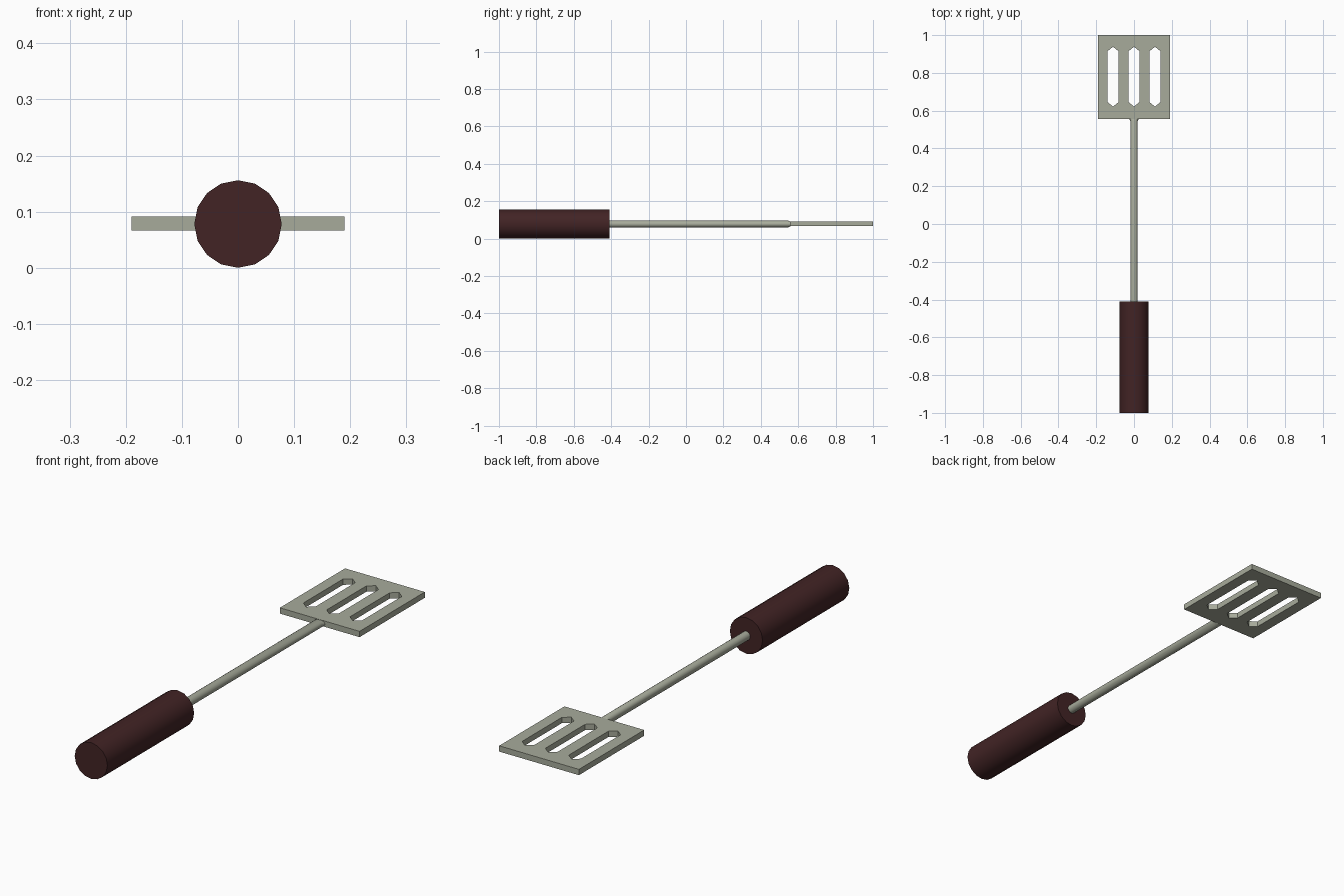
import bpy, bmesh, math

if "Cube" in bpy.data.objects:
    bpy.data.objects.remove(bpy.data.objects["Cube"])

ZC = 0.078  # height of the tool's centre line


def material(name, rgb):
    m = bpy.data.materials.new(name)
    m.diffuse_color = (*rgb, 1)
    m.use_nodes = True
    m.node_tree.nodes["Principled BSDF"].inputs["Base Color"].default_value = m.diffuse_color
    return m


def finish(name, bm, mat, smooth):
    bmesh.ops.recalc_face_normals(bm, faces=bm.faces)
    mesh = bpy.data.meshes.new(name)
    bm.to_mesh(mesh)
    bm.free()
    mesh.materials.append(mat)
    ob = bpy.data.objects.new(name, mesh)
    bpy.context.collection.objects.link(ob)
    if smooth:
        bpy.ops.object.select_all(action='DESELECT')
        ob.select_set(True)
        bpy.context.view_layer.objects.active = ob
        bpy.ops.object.shade_smooth_by_angle(angle=math.radians(32))
    return ob


def loft_y(name, rings, sides, mat):
    """Capped tube along y from rings of (y, x radius, z radius)."""
    bm = bmesh.new()
    loops = []
    for y, rx, rz in rings:
        loops.append([bm.verts.new((rx * math.cos(a), y, ZC + rz * math.sin(a)))
                      for a in (2 * math.pi * i / sides for i in range(sides))])
    for a, b in zip(loops, loops[1:]):
        for i in range(sides):
            j = (i + 1) % sides
            bm.faces.new((a[i], a[j], b[j], b[i]))
    bm.faces.new(loops[0])
    bm.faces.new(loops[-1])
    return finish(name, bm, mat, True)


steel = material("grey green metal", (0.39, 0.41, 0.33))
grip = material("dark brown", (0.054, 0.017, 0.018))

# Handle and rod (the rod end flattens and widens into the blade)
loft_y("handle", [(-1, 0.078, 0.078), (-0.41, 0.078, 0.078)], 16, grip)
loft_y("rod", [(-0.43, 0.019, 0.019), (0.545, 0.019, 0.019),
               (0.558, 0.026, 0.0125)], 16, steel)

# Blade: outline with three pointed slots, filled then extruded
bm = bmesh.new()
z0, thick = ZC - 0.0115, 0.025
outlines = [[(-0.19, 0.556), (0.19, 0.556), (0.19, 1), (-0.19, 1)]]
w, y0, y1, tip = 0.029, 0.622, 0.938, 0.023
for cx in (-0.111, 0, 0.111):
    outlines.append([(cx, y0), (cx + w, y0 + tip), (cx + w, y1 - tip),
                     (cx, y1), (cx - w, y1 - tip), (cx - w, y0 + tip)])
edges = []
for pts in outlines:
    vs = [bm.verts.new((x, y, z0)) for x, y in pts]
    edges += [bm.edges.new((vs[i - 1], vs[i])) for i in range(len(vs))]
bmesh.ops.triangle_fill(bm, use_beauty=True, use_dissolve=False, edges=edges)
ext = bmesh.ops.extrude_face_region(bm, geom=bm.faces[:], use_keep_orig=True)
bmesh.ops.translate(bm, vec=(0, 0, thick),
                    verts=[g for g in ext["geom"] if isinstance(g, bmesh.types.BMVert)])
finish("blade", bm, steel, False)
